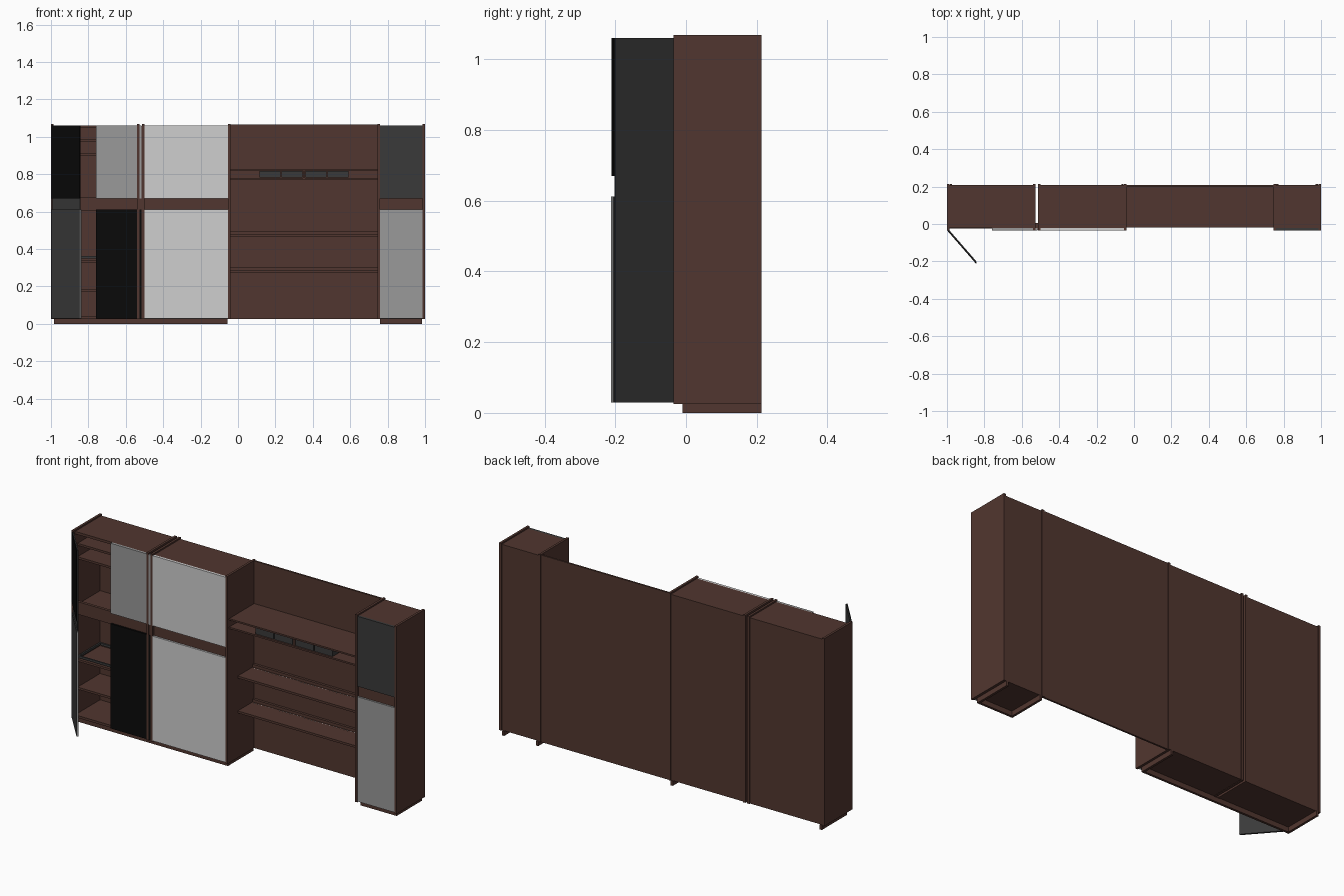
import bpy, bmesh, math
from mathutils import Matrix

if "Cube" in bpy.data.objects:
    bpy.data.objects.remove(bpy.data.objects["Cube"])


def mat(name, r, g, b):
    m = bpy.data.materials.new(name)
    m.diffuse_color = (r, g, b, 1)
    m.use_nodes = True
    m.node_tree.nodes["Principled BSDF"].inputs["Base Color"].default_value = m.diffuse_color
    return m


BROWN = mat("brown_wood", 0.083, 0.037, 0.029)
BLACK = mat("black_gloss", 0.003, 0.003, 0.003)
DARK = mat("dark_grey", 0.042, 0.042, 0.042)
MID = mat("mid_grey", 0.32, 0.32, 0.32)
LIGHT = mat("light_grey", 0.62, 0.62, 0.62)


def boxes(name, material, *bounds, matrix=None):
    """One object made of boxes given as (x0, x1, y0, y1, z0, z1)."""
    bm = bmesh.new()
    for x0, x1, y0, y1, z0, z1 in bounds:
        m = (Matrix.Translation(((x0 + x1) / 2, (y0 + y1) / 2, (z0 + z1) / 2))
             @ Matrix.Diagonal((x1 - x0, y1 - y0, z1 - z0, 1)))
        bmesh.ops.create_cube(bm, size=1, matrix=m)
    me = bpy.data.meshes.new(name)
    bm.to_mesh(me)
    bm.free()
    me.materials.append(material)
    ob = bpy.data.objects.new(name, me)
    bpy.context.collection.objects.link(ob)
    if matrix:
        ob.matrix_world = matrix
    return ob


T = 0.013                      # board thickness
FRONT, BACK = -0.035, 0.213
Z0, Z1 = 0.025, 1.068
DOOR_Y = -0.021                # rear face of closed doors
UPPER, LOWER = (0.67, 1.06), (0.03, 0.612)


def cabinet(name, x0, x1):
    """Carcass: sides, top, bottom, back and the handle rail."""
    a, b = x0 + T, x1 - T
    boxes(name + "_sides", BROWN, (x0, a, FRONT, BACK, Z0, Z1), (b, x1, FRONT, BACK, Z0, Z1))
    boxes(name + "_top", BROWN, (a, b, DOOR_Y, BACK - 0.004, 1.046, 1.06))
    boxes(name + "_bottom", BROWN, (a, b, DOOR_Y, BACK - 0.004, 0.027, 0.04))
    boxes(name + "_back", BROWN, (a, b, 0.198, BACK - 0.004, 0.04, 1.046))
    boxes(name + "_handle_rail", BROWN, (a, b, -0.024, -0.008, 0.605, 0.675))


def doors(name, x0, x1, upper, lower):
    boxes(name + "_upper_door", upper, (x0, x1, -0.034, DOOR_Y, *UPPER))
    boxes(name + "_lower_door", lower, (x0, x1, -0.034, DOOR_Y, *LOWER))


def plinth(name, x0, x1):
    """Hollow base, open at the rear."""
    boxes(name, BROWN, (x0, x1, -0.01, 0.003, 0, 0.027),
          (x0, x0 + T, 0.003, BACK, 0, 0.027), (x1 - T, x1, 0.003, BACK, 0, 0.027))


# Cabinets, doors and plinths
cabinet("left_cabinet", -1.0, -0.526)
cabinet("centre_cabinet", -0.514, -0.04)
cabinet("right_tower", 0.745, 1.0)
boxes("cabinet_joint_strip", BROWN, (-0.526, -0.514, -0.033, 0.005, Z0, Z1 - 0.01))
doors("left_cabinet", -0.76, -0.516, MID, BLACK)
doors("centre_cabinet", -0.511, -0.044, LIGHT, LIGHT)
doors("right_tower", 0.753, 0.992, DARK, MID)
plinth("left_plinth", -0.985, -0.055)
plinth("right_plinth", 0.76, 0.983)

# Open door, hinged on the left
hinge = Matrix.Translation((-0.99, -0.03, 0)) @ Matrix.Rotation(math.radians(-49), 4, 'Z')
boxes("open_door_core", DARK, (0, 0.225, -0.004, 0, 0.03, 1.06), matrix=hinge)
boxes("open_door_upper_plate", BLACK, (0, 0.23, -0.01, -0.004, *UPPER), matrix=hinge)
boxes("open_door_lower_plate", DARK, (0, 0.23, -0.01, -0.004, *LOWER), matrix=hinge)
boxes("open_door_edge", MID, (0.23, 0.233, -0.01, 0, *LOWER), matrix=hinge)

# Shelves inside the left cabinets
for i, z in enumerate((0.18, 0.335, 0.905, 0.98)):
    boxes(f"left_inner_shelf_{i}", BROWN, (-0.987, -0.539, 0.0, 0.198, z - 0.006, z + 0.006))
boxes("left_middle_shelf", BROWN, (-0.987, -0.539, -0.008, 0.198, 0.634, 0.647))
boxes("tray_frame", DARK, (-0.987, -0.539, 0.0, 0.008, 0.35, 0.362),
      (-0.987, -0.539, 0.188, 0.196, 0.35, 0.362),
      (-0.987, -0.979, 0.008, 0.188, 0.35, 0.362),
      (-0.547, -0.539, 0.008, 0.188, 0.35, 0.362))

# Open middle section: wall panel and shelf box
L, R = -0.04, 0.745
boxes("wall_panel", BROWN, (L, R, 0.199, BACK - 0.004, Z0, Z1 - 0.003))
boxes("shelf_box", BROWN, (L, R, -0.02, 0.199, 0.819, 0.828),
      (L, R, -0.02, 0.199, 0.772, 0.781), (L, R, 0.18, 0.199, 0.781, 0.819),
      (0.347, 0.358, -0.012, 0.18, 0.781, 0.819))
for i, x in enumerate((0.116, 0.233, 0.361, 0.478)):
    boxes(f"shelf_drawer_{i}", DARK, (x, x + 0.112, -0.012, 0.12, 0.782, 0.818))

# Lower shelves with rear upstand and a row of small lights
for i, z in enumerate((0.474, 0.28)):
    boxes(f"open_shelf_{i}", BROWN, (L, R, 0.055, 0.199, z - 0.006, z + 0.006),
          (L, R, 0.185, 0.199, z + 0.006, z + 0.022))
    boxes(f"shelf_lights_{i}", LIGHT,
          *[(x, x + 0.004, 0.176, 0.18, z + 0.005, z + 0.007)
            for x in (L + 0.015 + k * 0.022 for k in range(35))])
